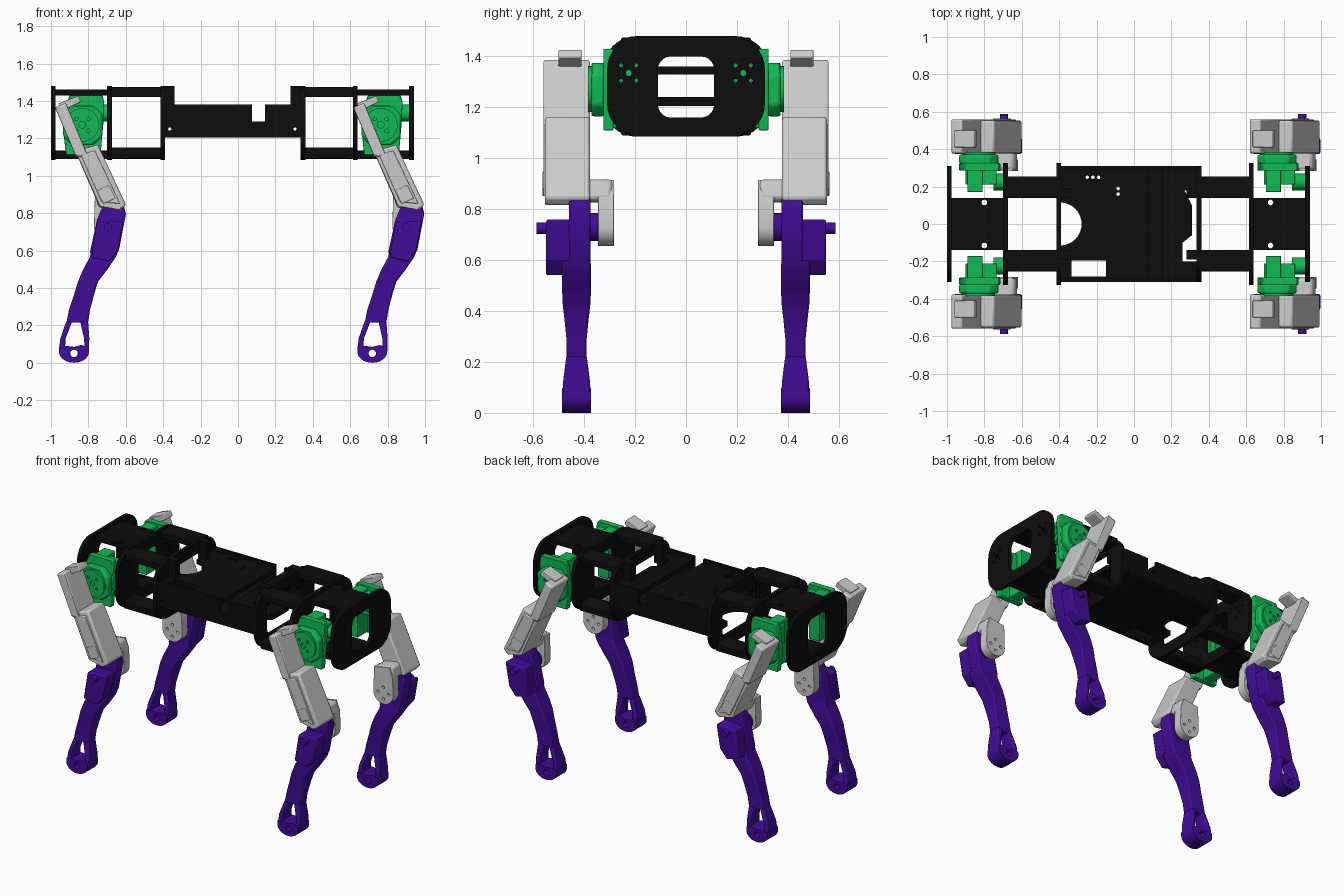
import bpy, bmesh
from math import sin, cos, pi

if "Cube" in bpy.data.objects:
    bpy.data.objects.remove(bpy.data.objects["Cube"])


def material(name, rgb):
    m = bpy.data.materials.new(name)
    m.diffuse_color = (*rgb, 1)
    m.use_nodes = True
    m.node_tree.nodes["Principled BSDF"].inputs["Base Color"].default_value = m.diffuse_color
    return m


BLACK = material("black", (0.004, 0.004, 0.004))
GREEN = material("green", (0.005, 0.5, 0.09))
PURPLE = material("purple", (0.055, 0.004, 0.32))


def finish(name, me, mat, bevel=0):
    ob = bpy.data.objects.new(name, me)
    bpy.context.collection.objects.link(ob)
    if mat:
        me.materials.append(mat)
    if bevel:
        b = ob.modifiers.new("bevel", 'BEVEL')
        b.width, b.segments, b.angle_limit = bevel, 2, 0.6
    bpy.ops.object.select_all(action='DESELECT')
    bpy.context.view_layer.objects.active = ob
    ob.select_set(True)
    bpy.ops.object.shade_smooth_by_angle(angle=0.5)
    return ob


def prism(name, loops, axis, a, b, mat=None, bevel=0, dx=0):
    """Extrude a flat outline (further loops are holes) from a to b along an axis."""
    cu = bpy.data.curves.new("outline", 'CURVE')
    cu.dimensions, cu.fill_mode, cu.extrude = '2D', 'BOTH', abs(b - a) / 2
    for pts in loops:
        sp = cu.splines.new('POLY')
        sp.points.add(len(pts) - 1)
        for p, (u, v) in zip(sp.points, pts):
            p.co = (u, v, 0, 1)
        sp.use_cyclic_u = True
    tmp = bpy.data.objects.new("outline", cu)
    bpy.context.collection.objects.link(tmp)
    dg = bpy.context.evaluated_depsgraph_get()
    me = bpy.data.meshes.new_from_object(tmp.evaluated_get(dg))
    bpy.data.objects.remove(tmp)
    mid = (a + b) / 2
    for vert in me.vertices:
        u, v, w = vert.co
        w += mid
        vert.co = {'x': (w + dx, u, v), 'y': (u + dx, w, v), 'z': (u + dx, v, w)}[axis]
    bm = bmesh.new()
    bm.from_mesh(me)
    bmesh.ops.remove_doubles(bm, verts=bm.verts, dist=1e-5)
    bmesh.ops.recalc_face_normals(bm, faces=bm.faces)
    bm.to_mesh(me)
    bm.free()
    return finish(name, me, mat, bevel)


def loft(name, rows, yc, mat, dx=0):
    """Skin rectangular sections (x left, x right, z, half depth)."""
    bm = bmesh.new()
    rings = [[bm.verts.new((x + dx, yc + y, z)) for x, y in ((l, -h), (r, -h), (r, h), (l, h))]
             for l, r, z, h in rows]
    for p, q in zip(rings, rings[1:]):
        for i in range(4):
            bm.faces.new((p[i], p[(i + 1) % 4], q[(i + 1) % 4], q[i]))
    bm.faces.new(rings[0])
    bm.faces.new(rings[-1])
    bmesh.ops.recalc_face_normals(bm, faces=bm.faces)
    me = bpy.data.meshes.new(name)
    bm.to_mesh(me)
    bm.free()
    return finish(name, me, mat, 0.008)


def arc(cx, cy, rx, ry, a0, a1, n):
    return [(cx + rx * cos(a0 + (a1 - a0) * i / n), cy + ry * sin(a0 + (a1 - a0) * i / n)) for i in range(n + 1)]


def circle(cx, cy, r, n=24):
    return arc(cx, cy, r, r, 0, 2 * pi, n)[:-1]


def rect(x0, y0, x1, y1):
    return [(x0, y0), (x1, y0), (x1, y1), (x0, y1)]


def rounded(x0, y0, x1, y1, r, n=8):
    pts = []
    for i, (cx, cy) in enumerate(((x1 - r, y1 - r), (x0 + r, y1 - r), (x0 + r, y0 + r), (x1 - r, y0 + r))):
        pts += arc(cx, cy, r, r, i * pi / 2, (i + 1) * pi / 2, n)
    return pts


# Body bulkheads: rounded plates with a window and, at the ends, screw holes
screws = []
for y in (-0.225, 0.225):
    screws += [circle(y, 1.335, 0.012, 10)]
    screws += [circle(y + i * 0.03, 1.335 + j * 0.03, 0.008, 8) for i in (-1, 1) for j in (-1, 1)]
for i, (x, half, win) in enumerate(((-1.0, 0.31, 0.11), (-0.70, 0.325, 0.11), (-0.415, 0.325, 0.2),
                                    (0.335, 0.31, 0.2), (0.615, 0.325, 0.11), (0.915, 0.31, 0.11))):
    loops = [rounded(-half, 1.085, half, 1.48, 0.13), rounded(-win, 1.16, win, 1.40, 0.05, 5)]
    prism(f"bulkhead_{i}", loops + (screws if win < 0.15 else []), 'x', x, x + 0.025, BLACK)

# Bridges between hip bulkheads, and rails to the centre
for tag, x0, x1, hx in (("rear", -0.98, -0.69, -0.80), ("front", 0.63, 0.92, 0.73)):
    for lvl, z0, z1 in (("top", 1.43, 1.46), ("bottom", 1.09, 1.135)):
        prism(f"{tag}_{lvl}_bridge", [rect(x0, -0.14, x1, 0.14), circle(hx, 0.115, 0.015), circle(hx, -0.115, 0.015)],
              'z', z0, z1, BLACK)
for tag, x0, x1 in (("rear", -0.69, -0.40), ("front", 0.345, 0.63)):
    for s in (1, -1):
        for lvl, z0, z1 in (("top", 1.42, 1.475), ("bottom", 1.09, 1.15)):
            prism(f"{tag}_{lvl}_rail", [rect(s * 0.14, z0, s * 0.255, z1)], 'x', x0, x1, BLACK, 0.008)

# Centre tray: floor, split deck, notched side walls and corner flanges
bay = arc(-0.395, 0, 0.115, 0.115, -pi / 2, pi / 2, 16)
notch = [(0.34, -0.2), (0.26, -0.2), (0.26, -0.1), (0.31, -0.06), (0.31, 0.1), (0.27, 0.18), (0.34, 0.18)]
slot = rect(-0.335, -0.28, -0.15, -0.195)
rear_edge = [(-0.395, 0.305), *bay[::-1], (-0.395, -0.305)]
front_edge = [(0.34, -0.305), *notch, (0.34, 0.305)]
dots = [circle(x, y, 0.01, 8) for x, y in ((-0.25, 0.25), (-0.22, 0.25), (-0.19, 0.25), (-0.085, 0.19), (-0.085, 0.16))]
prism("tray_floor", [rear_edge + front_edge, slot] + dots, 'z', 1.205, 1.24, BLACK)
prism("rear_deck", [rear_edge + [(0.075, -0.305), (0.075, 0.305)], slot] + dots, 'z', 1.33, 1.36, BLACK)
prism("front_deck", [[(0.15, 0.305), (0.15, -0.305)] + front_edge], 'z', 1.33, 1.36, BLACK)
wall = [(-0.40, 1.22), (0.34, 1.22), (0.34, 1.38), (0.145, 1.38), (0.145, 1.29), (0.075, 1.29), (0.075, 1.38), (-0.40, 1.38)]
for s in (1, -1):
    prism("tray_wall", [wall, circle(-0.365, 1.25, 0.009, 8), circle(0.305, 1.25, 0.009, 8)],
          'y', s * 0.29, s * 0.31, BLACK)
    for x0, x1 in ((-0.40, -0.34), (0.28, 0.34)):
        prism("corner_flange", [rect(x0, 1.345, x1, 1.48)], 'y', s * 0.14, s * 0.19, BLACK)


def leg(tag, dx, s):
    def part(name, pts, y0, y1, mat=None, bevel=0.005):
        loops = pts if isinstance(pts[0], list) else [pts]
        prism(f"{tag}_{name}", loops, 'y', s * y0, s * y1, mat, bevel, dx)

    # Hip motor
    flange = [(-0.90, 1.43), (-0.725, 1.43), (-0.715, 1.39), (-0.72, 1.28), (-0.735, 1.11), (-0.92, 1.11),
              (-0.935, 1.25), (-0.92, 1.38)]
    part("motor_flange", flange, 0.285, 0.325, GREEN)
    cap = [(-0.89, 1.375), (-0.77, 1.375), (-0.725, 1.33), (-0.725, 1.21), (-0.77, 1.165), (-0.89, 1.165),
           (-0.935, 1.21), (-0.935, 1.33)]
    part("motor_cap", cap, 0.32, 0.372, GREEN, 0.012)
    bolts = [circle(-0.832 + 0.045 * cos(a * pi / 2 + 0.78), 1.272 + 0.045 * sin(a * pi / 2 + 0.78), 0.01, 8)
             for a in range(4)]
    part("motor_horn", [circle(-0.832, 1.272, 0.09, 32), circle(-0.832, 1.272, 0.018, 12)] + bolts, 0.368, 0.385, GREEN, 0)
    part("motor_body", rect(-0.89, 1.12, -0.81, 1.42), 0.17, 0.29, GREEN)
    part("motor_bracket", rect(-0.90, 1.27, -0.735, 1.40), 0.21, 0.29, GREEN)
    prism(f"{tag}_hip_axle", [circle(s * 0.225, 1.335, 0.045)], 'x', -0.75, -0.701 if dx == 0 else -0.682, GREEN, 0, dx)

    # Thigh: thin upper plate, cap, lower housing and inner knee arm
    part("thigh_plate", [(-0.979, 1.365), (-0.92, 1.39), (-0.80, 1.10), (-0.866, 1.10)], 0.378, 0.56, None, 0.01)
    part("thigh_cap", [(-0.963, 1.385), (-0.856, 1.428), (-0.84, 1.396), (-0.93, 1.35)], 0.41, 0.50)
    housing = [(-0.87, 1.13), (-0.749, 1.166), (-0.599, 0.845), (-0.626, 0.815), (-0.743, 0.838)]
    part("thigh_housing", housing, 0.378, 0.553, None, 0.01)
    part("housing_cover", [(-0.84, 1.11), (-0.765, 1.135), (-0.63, 0.85), (-0.73, 0.86)], 0.55, 0.56)
    part("housing_latch", [(-0.755, 0.92), (-0.69, 0.95), (-0.655, 0.88), (-0.72, 0.85)], 0.555, 0.563)
    part("knee_bridge", [(-0.765, 0.90), (-0.64, 0.92), (-0.62, 0.835), (-0.745, 0.825)], 0.285, 0.43, None, 0.02)
    arm = arc(-0.695, 0.73, 0.075, 0.075, -pi, 0, 16) + [(-0.625, 0.85), (-0.65, 0.915), (-0.765, 0.895)]
    knee_bolts = [circle(-0.695 + 0.04 * cos(a * pi / 2), 0.73 + 0.04 * sin(a * pi / 2), 0.01, 8) for a in range(4)]
    part("knee_arm", [arm] + knee_bolts, 0.283, 0.345)
    part("knee_hub", circle(-0.695, 0.73, 0.055), 0.335, 0.38, PURPLE, 0)

    # Shin: knee block, knee motor, axle, tapered shank, forked ankle and foot
    knee = [(-0.727, 0.829), (-0.684, 0.845), (-0.61, 0.84), (-0.599, 0.797), (-0.636, 0.604), (-0.684, 0.529),
            (-0.781, 0.561), (-0.791, 0.594), (-0.754, 0.765)]
    part("knee_block", knee, 0.375, 0.46, PURPLE, 0.008)
    part("knee_motor", [(-0.754, 0.75), (-0.612, 0.76), (-0.64, 0.60), (-0.69, 0.54), (-0.785, 0.565)],
         0.376, 0.55, PURPLE, 0.008)
    part("knee_axle", circle(-0.695, 0.725, 0.022), 0.545, 0.588, PURPLE, 0)
    yc = s * 0.43
    loft(f"{tag}_shank", [(-0.785, -0.640, 0.60, 0.055), (-0.791, -0.652, 0.567, 0.057), (-0.829, -0.70, 0.497, 0.057),
                          (-0.856, -0.749, 0.433, 0.055), (-0.877, -0.77, 0.364, 0.047), (-0.904, -0.791, 0.283, 0.039),
                          (-0.917, -0.802, 0.215, 0.040)], yc, PURPLE, dx)
    loft(f"{tag}_rear_fork", [(-0.917, -0.885, 0.225, 0.040), (-0.950, -0.922, 0.13, 0.052),
                              (-0.957, -0.925, 0.07, 0.056)], yc, PURPLE, dx)
    loft(f"{tag}_front_fork", [(-0.845, -0.802, 0.225, 0.040), (-0.823, -0.795, 0.13, 0.052),
                               (-0.82, -0.797, 0.07, 0.056)], yc, PURPLE, dx)
    foot = arc(-0.877, 0.06, 0.08, 0.06, -pi, 0, 20) + [(-0.797, 0.085), (-0.84, 0.095), (-0.877, 0.085),
                                                      (-0.915, 0.09), (-0.957, 0.085)]
    part("foot", [foot, circle(-0.877, 0.05, 0.02, 16)], 0.373, 0.487, PURPLE)


for end, dx in (("rear", 0), ("front", 1.595)):
    for side, s in (("left", 1), ("right", -1)):
        leg(f"{end}_{side}", dx, s)
